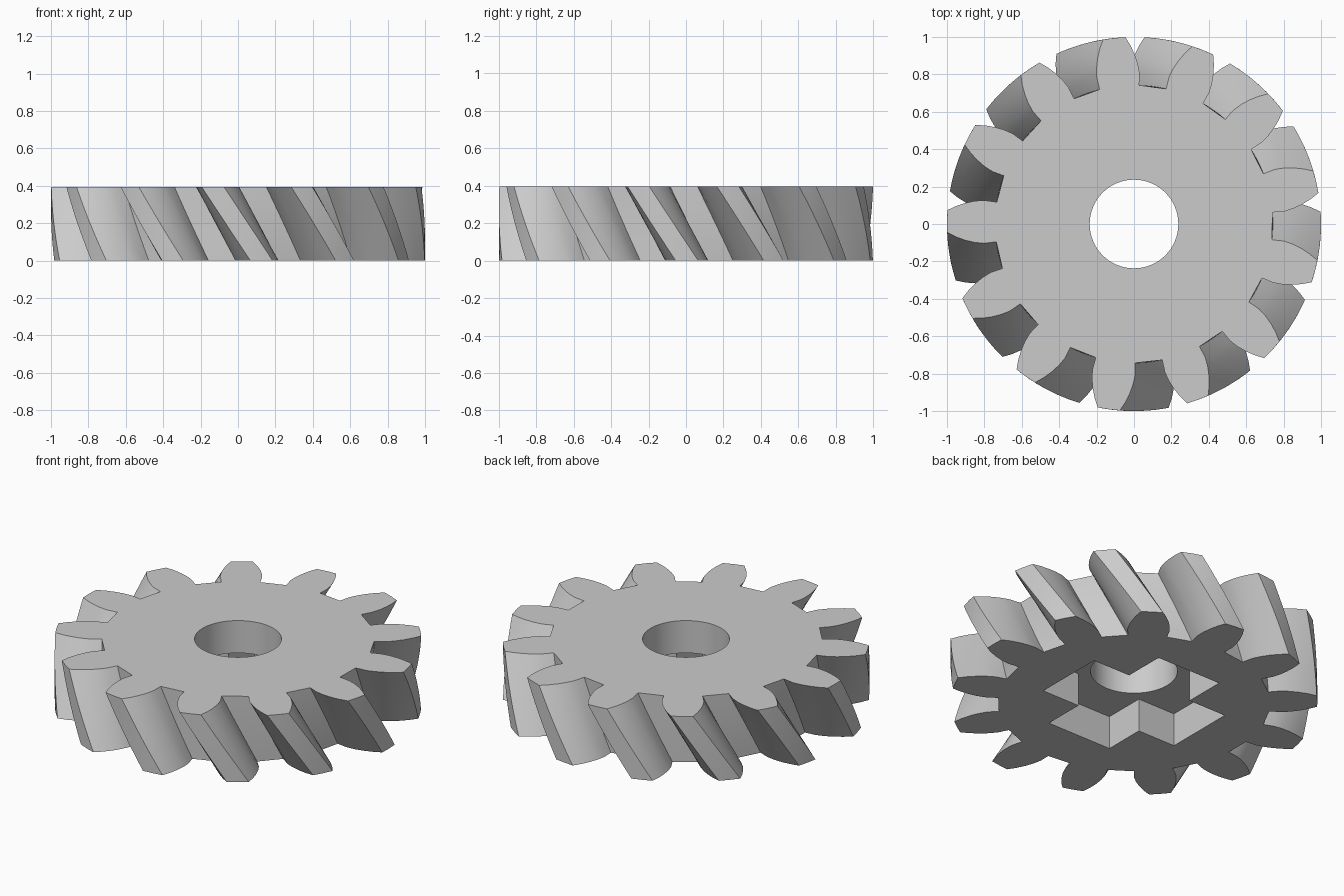
import bpy, bmesh
from math import radians, cos, sin, pi
from mathutils import Matrix, Vector

TEETH = 13
HEIGHT = 0.395
TWIST = radians(15)          # turn from the top face down to the bottom face
PHASE = radians(13)          # first tooth direction on the top face
LAYERS = 10
# half of one tooth: radius along the tooth, half thickness
FLANK = [(0.735, 0.106), (0.8, 0.115), (0.85, 0.111), (0.9, 0.1), (0.95, 0.083), (0.998, 0.06)]

old = bpy.data.objects.get("Cube")
if old:
    bpy.data.objects.remove(old, do_unlink=True)

grey = bpy.data.materials.new("light_grey")
grey.use_nodes = True
colour = (0.6, 0.6, 0.6, 1)
grey.diffuse_color = colour
grey.node_tree.nodes["Principled BSDF"].inputs["Base Color"].default_value = colour


def add_object(name, bm):
    bmesh.ops.recalc_face_normals(bm, faces=bm.faces)
    mesh = bpy.data.meshes.new(name)
    bm.to_mesh(mesh)
    bm.free()
    mesh.materials.append(grey)
    obj = bpy.data.objects.new(name, mesh)
    bpy.context.collection.objects.link(obj)
    return obj


def loft(name, rings):
    """Skin a stack of matching outlines and cap both ends."""
    bm = bmesh.new()
    loops = [[bm.verts.new(p) for p in ring] for ring in rings]
    for low, high in zip(loops, loops[1:]):
        for i in range(len(low)):
            j = (i + 1) % len(low)
            bm.faces.new((low[i], low[j], high[j], high[i]))
    bm.faces.new(loops[0][::-1])
    bm.faces.new(loops[-1])
    return add_object(name, bm)


def prism(name, outline, z0, z1):
    return loft(name, [[Vector((x, y, z)) for x, y in outline] for z in (z0, z1)])


# Helical gear body
tooth = [(x, -w) for x, w in FLANK] + [(1.0, 0.0)] + [(x, w) for x, w in reversed(FLANK)]
rings = []
for k in range(LAYERS + 1):
    t = k / LAYERS
    ring = []
    for n in range(TEETH):
        turn = Matrix.Rotation(PHASE + TWIST * (1 - t) + n * 2 * pi / TEETH, 3, "Z")
        ring += [turn @ Vector((x, y, t * HEIGHT)) for x, y in tooth]
    rings.append(ring)
gear = loft("helical_gear", rings)

# Round bore and cross-shaped socket in the underside
bore = [(0.237 * cos(a), 0.237 * sin(a)) for a in (2 * pi * i / 64 for i in range(64))]
L, W = 0.465, 0.215
arm = [(L, -W), (L, W), (W, W)]
cross = []
for q in range(4):
    turn = Matrix.Rotation(q * pi / 2, 2)
    cross += [tuple(turn @ Vector(p)) for p in arm]

for cutter in (prism("bore_cutter", bore, -0.5, 1), prism("socket_cutter", cross, -0.3, 0.2)):
    cutter.hide_render = True
    cut = gear.modifiers.new("cut", "BOOLEAN")
    cut.operation = "DIFFERENCE"
    cut.solver = "EXACT"
    cut.object = cutter
    bpy.context.view_layer.objects.active = gear
    bpy.ops.object.modifier_apply(modifier=cut.name)
    bpy.data.objects.remove(cutter, do_unlink=True)

# Smooth flanks and bore, sharp rims
bpy.ops.object.select_all(action="DESELECT")
gear.select_set(True)
bpy.context.view_layer.objects.active = gear
bpy.ops.object.shade_smooth_by_angle(angle=radians(32))
